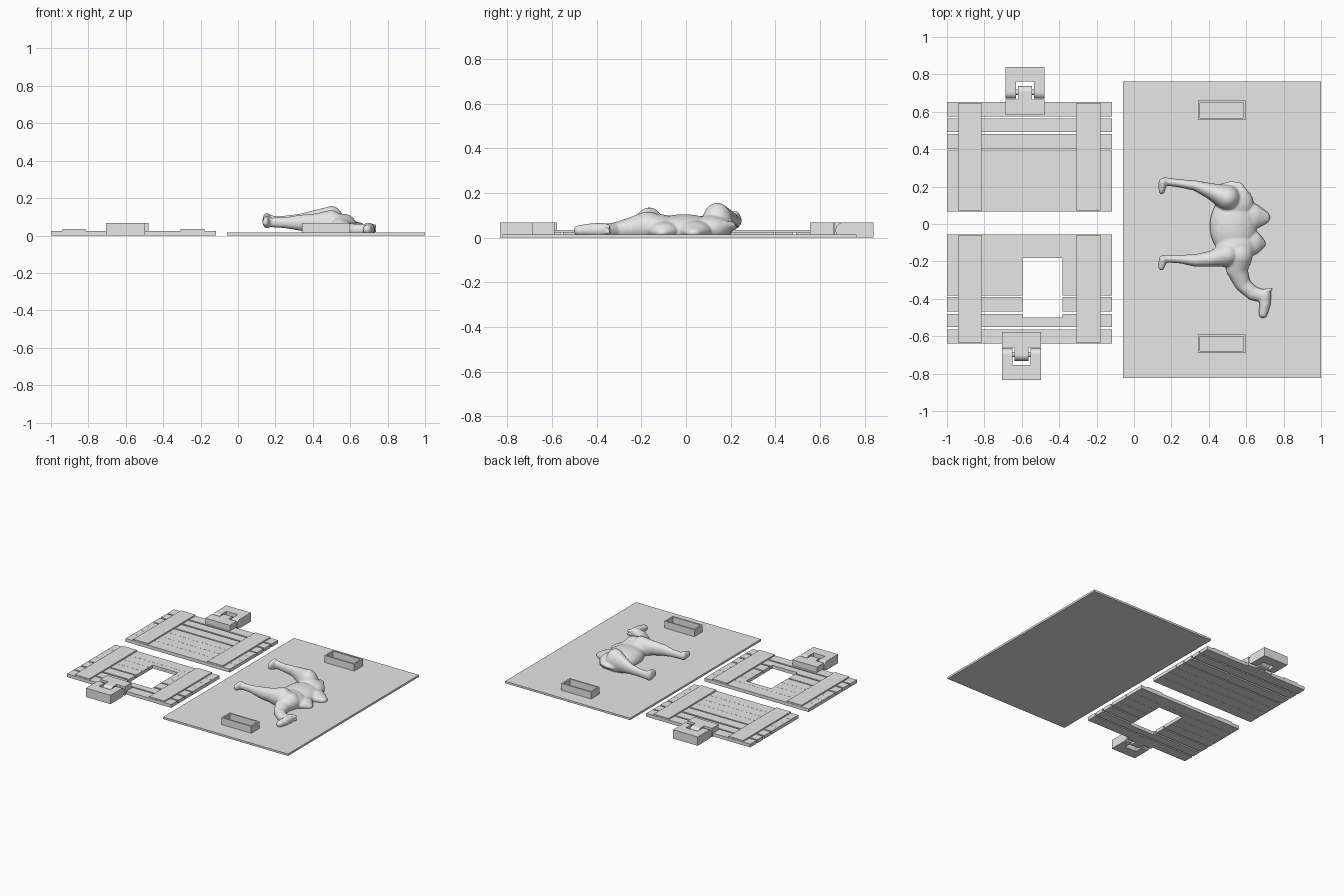
import bpy, bmesh, math
from mathutils import Vector, Matrix

cube = bpy.data.objects.get("Cube")
if cube:
    bpy.data.objects.remove(cube, do_unlink=True)

grey = bpy.data.materials.new("plain_grey")
grey.use_nodes = True
grey.diffuse_color = (0.8, 0.8, 0.8, 1)
grey.node_tree.nodes["Principled BSDF"].inputs["Base Color"].default_value = (0.8, 0.8, 0.8, 1)


def finish(name, bm):
    mesh = bpy.data.meshes.new(name)
    bmesh.ops.recalc_face_normals(bm, faces=bm.faces)
    bm.to_mesh(mesh)
    bm.free()
    mesh.materials.append(grey)
    obj = bpy.data.objects.new(name, mesh)
    bpy.context.collection.objects.link(obj)
    return obj


def add_box(bm, x, y, z):
    mid = Vector([sum(r) / 2 for r in (x, y, z)])
    size = [abs(r[1] - r[0]) for r in (x, y, z)]
    bmesh.ops.create_cube(bm, size=1, matrix=Matrix.Translation(mid) @ Matrix.Diagonal((*size, 1)))


def box(name, x, y, z):
    bm = bmesh.new()
    add_box(bm, x, y, z)
    return finish(name, bm)


def add_extrusion(bm, profile, x0, x1):
    """Extrude a (y, z) outline along x."""
    face = bm.faces.new([bm.verts.new((x0, y, z)) for y, z in profile])
    out = bmesh.ops.extrude_face_region(bm, geom=[face])
    verts = [v for v in out["geom"] if isinstance(v, bmesh.types.BMVert)]
    bmesh.ops.translate(bm, verts=verts, vec=(x1 - x0, 0, 0))


def rounded_bar(axis_y, flat_y, r):
    """Side outline with a half-round end at axis_y and a flat end at flat_y."""
    d = math.copysign(1, axis_y - flat_y)
    arc = [(axis_y + d * r * math.cos(a), r + r * math.sin(a))
           for a in [math.pi * (i / 16 - 0.5) for i in range(17)]]
    return [(flat_y, 0)] + arc + [(flat_y, 2 * r)]


# Backing board
TOP = 0.015
box("backing_board", (-0.06, 1), (-0.823, 0.763), (0, TOP))

# Hollow sockets on the board
for name, y0, y1 in (("left_socket", 0.556, 0.66), ("right_socket", -0.691, -0.59)):
    bm = bmesh.new()
    x0, x1, w, z = 0.342, 0.596, 0.011, (0.01, 0.068)
    add_box(bm, (x0, x1), (y0, y0 + w), z)
    add_box(bm, (x0, x1), (y1 - w, y1), z)
    add_box(bm, (x0, x0 + w), (y0 + w, y1 - w), z)
    add_box(bm, (x1 - w, x1), (y0 + w, y1 - w), z)
    finish(name, bm)

# Plank panels: each plank as (start, end) from the inner edge
PLANKS = [(0, 0.087), (0.088, 0.167), (0.168, 0.247), (0.248, 0.324),
          (0.334, 0.412), (0.425, 0.495), (0.506, 0.583)]
X0, X1 = -1, -0.118
HOLE_X, HOLE_Y = (-0.595, -0.382), (0.183, 0.5)


def panel(name, side, inner, window):
    bm = bmesh.new()
    z = (0, 0.025)
    for a, b in PLANKS:
        a, b = a + inner, b + inner
        h0, h1 = max(a, HOLE_Y[0]), min(b, HOLE_Y[1])
        if not window or h0 >= h1:
            add_box(bm, (X0, X1), (side * a, side * b), z)
            continue
        for xs in ((X0, HOLE_X[0]), (HOLE_X[1], X1)):
            add_box(bm, xs, (side * a, side * b), z)
        for c, d in ((a, h0), (h1, b)):
            if d - c > 0.001:
                add_box(bm, HOLE_X, (side * c, side * d), z)
    finish(name + "_planks", bm)
    for label, xs in (("outer", (-0.938, -0.815)), ("inner", (-0.307, -0.179))):
        box(f"{name}_{label}_batten", xs,
            (side * (inner + 0.003), side * (inner + 0.58)), (0.024, 0.035))


panel("back_panel", 1, 0.068, False)
panel("front_panel", -1, 0.057, True)

# Hinges: leaf with rounded tongue, fork with rounded arms, and a pin
R = 0.034


def hinge(name, side, cx, shift):
    def Y(v):
        return side * (v + shift)
    bm = bmesh.new()
    add_box(bm, (cx - 0.104, cx + 0.104), (Y(0.584), Y(0.666)), (0, 2 * R))
    add_extrusion(bm, rounded_bar(Y(0.704), Y(0.66), R), cx - 0.037, cx + 0.037)
    finish(name + "_leaf", bm)
    bm = bmesh.new()
    add_box(bm, (cx - 0.104, cx + 0.104), (Y(0.761), Y(0.839)), (0, 2 * R))
    for s in (-1, 1):
        add_extrusion(bm, rounded_bar(Y(0.704), Y(0.761), R), cx + s * 0.048, cx + s * 0.104)
    finish(name + "_fork", bm)
    bm = bmesh.new()
    bmesh.ops.create_cone(bm, cap_ends=True, segments=16, radius1=0.014, radius2=0.014, depth=0.11,
                          matrix=Matrix.Translation((cx, Y(0.704), R)) @ Matrix.Rotation(math.pi / 2, 4, 'Y'))
    finish(name + "_pin", bm)


hinge("back_hinge", 1, -0.5825, 0)
hinge("front_hinge", -1, -0.6015, -0.006)

# Two-humped animal lying on its side, blended from chains of balls
bm = bmesh.new()


def ball(p, r, scale=(1, 1, 1)):
    m = Matrix.Translation(p) @ Matrix.Diagonal((*scale, 1))
    bmesh.ops.create_icosphere(bm, subdivisions=3, radius=r, matrix=m)


def chain(points, zscale=1.0):
    for p, q in zip(points, points[1:]):
        for i in range(11):
            x, y, z, r = Vector(p).lerp(Vector(q), i / 10)
            ball((x, y, z), r, (1, 1, zscale))


# Torso, rump and shoulder
ball((0.53, -0.01, 0.03), 0.13, (0.97, 1.3, 0.58))
ball((0.54, 0.11, 0.04), 0.1, (1, 0.95, 0.62))
ball((0.54, -0.13, 0.045), 0.1, (1.05, 1, 0.62))
# Humps
chain([(0.62, 0.04, 0.03, 0.075), (0.69, 0.035, 0.022, 0.038)], 0.6)
chain([(0.62, -0.1, 0.03, 0.07), (0.67, -0.105, 0.022, 0.034)], 0.6)
# Neck and head
chain([(0.56, -0.17, 0.05, 0.075), (0.55, -0.24, 0.04, 0.058), (0.58, -0.32, 0.03, 0.042),
       (0.635, -0.37, 0.028, 0.038), (0.69, -0.385, 0.032, 0.035)], 0.9)
chain([(0.7, -0.38, 0.034, 0.034), (0.7, -0.43, 0.034, 0.03), (0.69, -0.48, 0.032, 0.024)])
for z in (0.025, 0.05):
    chain([(0.705, -0.36, z, 0.015), (0.733, -0.348, z, 0.01)])
# Hind leg with hoof
chain([(0.5, 0.14, 0.06, 0.07), (0.42, 0.172, 0.075, 0.045), (0.33, 0.205, 0.077, 0.028),
       (0.24, 0.218, 0.075, 0.022), (0.165, 0.228, 0.077, 0.022)], 1.4)
chain([(0.155, 0.222, 0.08, 0.024), (0.148, 0.175, 0.08, 0.016)], 1.75)
# Front leg with hoof
chain([(0.5, -0.165, 0.055, 0.065), (0.42, -0.185, 0.065, 0.043), (0.33, -0.195, 0.068, 0.034),
       (0.25, -0.188, 0.068, 0.023), (0.165, -0.185, 0.07, 0.021)], 1.25)
chain([(0.155, -0.19, 0.072, 0.023), (0.147, -0.233, 0.072, 0.016)], 1.5)
# Tail
chain([(0.59, 0.165, 0.055, 0.022), (0.565, 0.205, 0.055, 0.018),
       (0.52, 0.213, 0.05, 0.017), (0.47, 0.206, 0.045, 0.012)])

blend = finish("blend_source", bm)
remesh = blend.modifiers.new("Blend", 'REMESH')
remesh.mode = 'VOXEL'
remesh.voxel_size = 0.006
smooth = blend.modifiers.new("Soften", 'SMOOTH')
smooth.factor = 0.5
smooth.iterations = 6
bpy.context.view_layer.update()
merged = blend.evaluated_get(bpy.context.evaluated_depsgraph_get()).to_mesh()
bm = bmesh.new()
bm.from_mesh(merged)
bpy.data.objects.remove(blend, do_unlink=True)

# Trim the underside so it rests inside the board
bmesh.ops.bisect_plane(bm, geom=bm.verts[:] + bm.edges[:] + bm.faces[:], dist=1e-5,
                       plane_co=(0, 0, 0.006), plane_no=(0, 0, 1), clear_inner=True)
bmesh.ops.holes_fill(bm, edges=[e for e in bm.edges if e.is_boundary])
for f in bm.faces:
    f.smooth = True
    f.material_index = 0
finish("lying_animal", bm)
